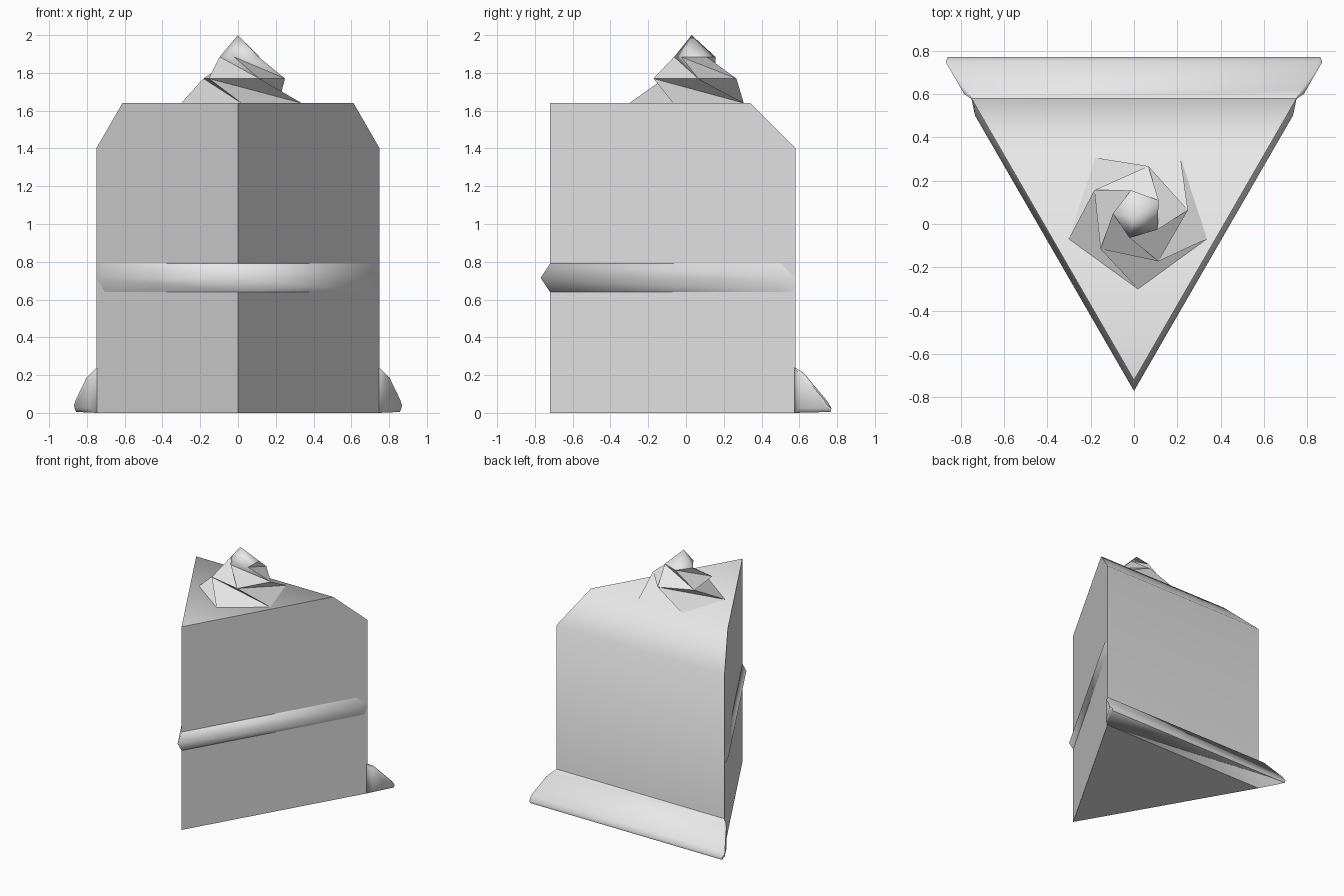
import bpy, bmesh, math
from mathutils import Vector

cube = bpy.data.objects.get("Cube")
if cube:
    bpy.data.objects.remove(cube, do_unlink=True)

SLOPE = 0.577      # half-width gained per unit of depth
TIP = -0.72        # y of the slice's pointed front edge

grey = bpy.data.materials.new("plain_grey")
grey.use_nodes = True
grey.diffuse_color = (0.8, 0.8, 0.8, 1)
grey.node_tree.nodes["Principled BSDF"].inputs["Base Color"].default_value = (0.8, 0.8, 0.8, 1)


def finish(name, bm, angle, closed=True):
    """Clean the mesh, make the object and shade it."""
    bmesh.ops.remove_doubles(bm, verts=bm.verts, dist=0.0005)
    if closed:
        bmesh.ops.recalc_face_normals(bm, faces=bm.faces)
    mesh = bpy.data.meshes.new(name)
    bm.to_mesh(mesh)
    bm.free()
    mesh.materials.append(grey)
    obj = bpy.data.objects.new(name, mesh)
    bpy.context.collection.objects.link(obj)
    bpy.ops.object.select_all(action='DESELECT')
    obj.select_set(True)
    bpy.context.view_layer.objects.active = obj
    bpy.ops.object.shade_smooth_by_angle(angle=math.radians(angle))
    return obj


def bridge(bm, a, b, cyclic=True):
    n = len(a)
    for i in range(n if cyclic else n - 1):
        j = (i + 1) % n
        bm.faces.new((a[i], a[j], b[j], b[i]))


def half_width(y):
    return (y - TIP) * SLOPE


def wedge(name, profile, angle, bulge=0.0):
    """Stretch a side profile (y, z) between the two slanting sides."""
    bm = bmesh.new()
    cy = sum(p[0] for p in profile) / len(profile)
    cz = sum(p[1] for p in profile) / len(profile)
    rings = []
    for side in (-1, 1):
        rings.append([bm.verts.new((side * half_width(y), y, z)) for y, z in profile])
    bridge(bm, *rings)
    for side, ring in zip((-1, 1), rings):
        if bulge:
            # Rounded end: a smaller ring pushed outward
            inner = []
            for y, z in profile:
                yy, zz = cy + (y - cy) * 0.75, cz + (z - cz) * 0.75
                inner.append(bm.verts.new((side * (half_width(yy) + bulge), yy, zz)))
            bridge(bm, ring, inner)
            ring = inner
        bm.faces.new(ring)
    return finish(name, bm, angle)


# Sponge body
wedge("cake_sponge", [(TIP, 0), (TIP, 1.615), (0.33, 1.615), (0.56, 1.385), (0.56, 0)], 30)

# Icing shell over the top and down the back
wedge("icing_shell", [(TIP, 1.615), (TIP, 1.64), (0.34, 1.64), (0.58, 1.40), (0.58, 0),
                      (0.56, 0), (0.56, 1.385), (0.33, 1.615)], 50)

# Piped border along the foot of the back
wedge("piped_border", [(0.575, 0), (0.575, 0.24), (0.62, 0.215), (0.75, 0.06),
                       (0.77, 0.025), (0.765, 0.005)], 50, bulge=0.022)

# Filling: a rounded strip around the two cut sides
half = [(0.74, 0.565, 0.75, 0.58), (0.704, 0.5, 0.733, 0.5)]   # inner x, y and outer x, y
path = [(-a, b, -c, d) for a, b, c, d in half] + [(0, TIP, 0, -0.77)] + half[::-1]
bm = bmesh.new()
columns = []
for ix, iy, ox, oy in path:
    columns.append([bm.verts.new(p) for p in ((ix, iy, 0.64), (ox, oy, 0.715), (ix, iy, 0.79))])
for left, right in zip(columns, columns[1:]):
    bridge(bm, right, left, cyclic=False)
finish("filling_band", bm, 130, closed=False)

# Whipped cream swirl: twisted five-sided tiers with pinched sides
bm = bmesh.new()
tiers = [(0.335, 1.64, 54, 0.035), (0.232, 1.77, 6, 0.04), (0.115, 1.885, -38, 0.045)]
rings = []
for radius, z, turn, cy in tiers:
    ring = []
    for k in range(5):
        t = math.radians(turn + 72 * k)
        ring.append(bm.verts.new((0.018 + radius * math.cos(t), cy + radius * math.sin(t), z)))
    rings.append(ring)
for low, high in zip(rings, rings[1:]):
    for i in range(5):
        j = (i + 1) % 5
        bm.faces.new((low[i], low[j], high[i]))
        bm.faces.new((low[j], high[j], high[i]))
apex = bm.verts.new(Vector((0, 0.03, 2.0)))
for i in range(5):
    bm.faces.new((rings[-1][i], rings[-1][(i + 1) % 5], apex))
bm.faces.new(rings[0][::-1])
finish("cream_swirl", bm, 60)
